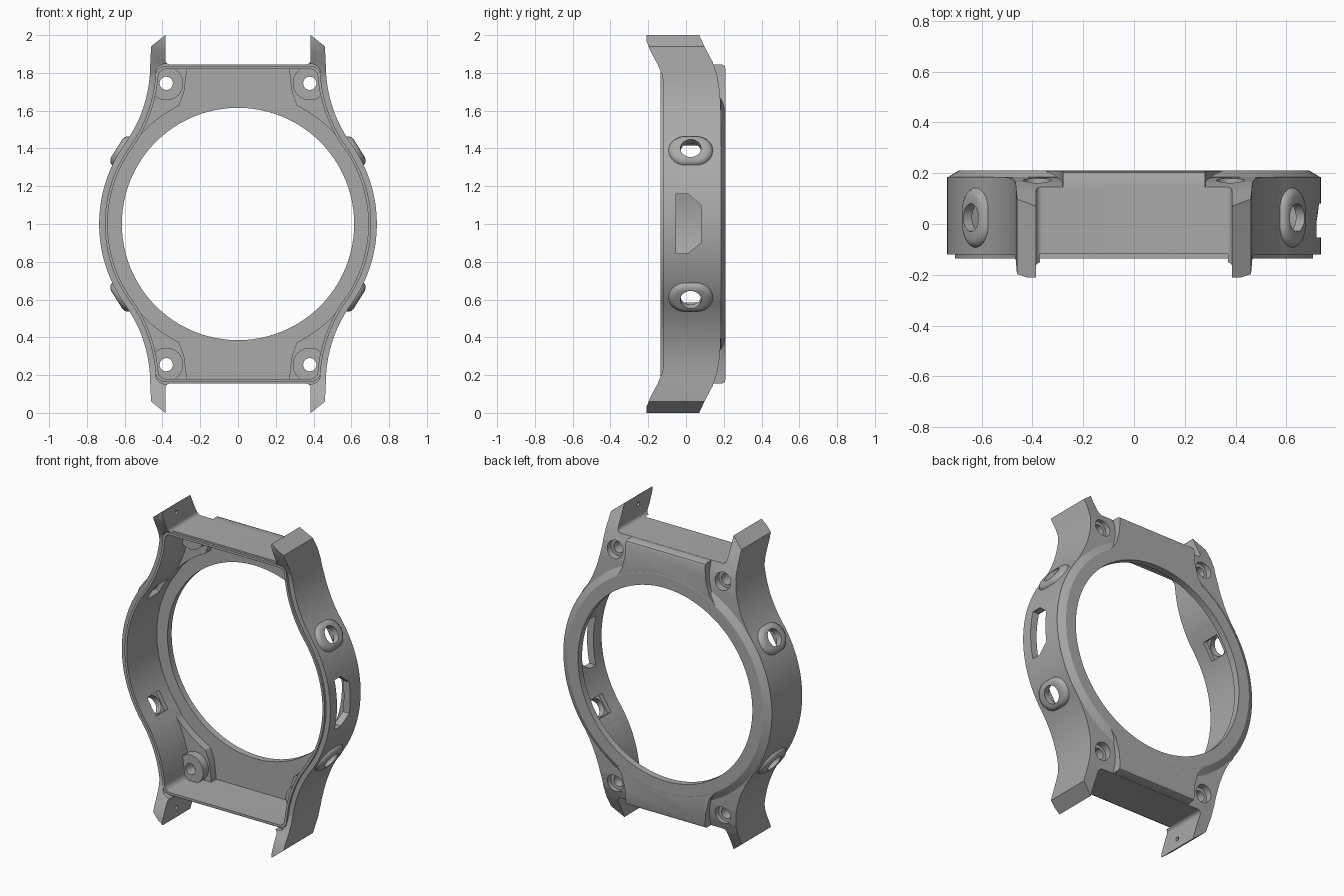
import bpy, bmesh
from math import sin, cos, pi, atan2, hypot, asin, radians
from mathutils import Matrix, Vector

if "Cube" in bpy.data.objects:
    bpy.data.objects.remove(bpy.data.objects["Cube"])

grey = bpy.data.materials.new("satin_grey")
grey.use_nodes = True
grey.diffuse_color = (0.4, 0.4, 0.4, 1)
grey.node_tree.nodes["Principled BSDF"].inputs["Base Color"].default_value = (0.4, 0.4, 0.4, 1)


def frame(x, y, z):
    """Matrix with the given axes, centred on the middle of the case."""
    m = Matrix((x, y, z)).transposed().to_4x4()
    m.translation = Vector((0, 0, 1))
    return m


DEPTH = frame((1, 0, 0), (0, 0, 1), (0, 1, 0))   # (x, z) drawn, pushed along y
ACROSS = frame((0, 1, 0), (0, 0, 1), (1, 0, 0))  # (y, z) drawn, pushed along x


def loft(name, rings, m):
    """Closed solid through rings of (points, depth)."""
    bm = bmesh.new()
    rows = [[bm.verts.new(m @ Vector((a, b, d))) for a, b in pts] for pts, d in rings]
    bm.faces.new(rows[0])
    bm.faces.new(rows[-1])
    n = len(rows[0])
    for lo, hi in zip(rows, rows[1:]):
        for i in range(n):
            j = (i + 1) % n
            bm.faces.new((lo[i], lo[j], hi[j], hi[i]))
    bmesh.ops.recalc_face_normals(bm, faces=bm.faces)
    me = bpy.data.meshes.new(name)
    bm.to_mesh(me)
    bm.free()
    me.materials.append(grey)
    ob = bpy.data.objects.new(name, me)
    bpy.context.collection.objects.link(ob)
    return ob


def prism(name, pts, d0, d1, m=DEPTH):
    return loft(name, [(pts, d0), (pts, d1)], m)


def combine(target, tool, op):
    mod = target.modifiers.new("cut", 'BOOLEAN')
    mod.operation, mod.object, mod.solver = op, tool, 'EXACT'
    tool.hide_render = True
    bpy.context.view_layer.objects.active = target
    bpy.ops.object.modifier_apply(modifier=mod.name)
    bpy.data.objects.remove(tool)


def arc(cx, cy, r, a0, a1, n):
    return [(cx + r * cos(a0 + (a1 - a0) * i / n), cy + r * sin(a0 + (a1 - a0) * i / n))
            for i in range(n + 1)]


def circle(r, cx=0, cy=0, n=48):
    return arc(cx, cy, r, 0, 2 * pi, n)[:-1]


def mirror4(q):
    """Full loop from the quarter that starts on the horizontal axis."""
    return (q + [(-x, z) for x, z in q[::-1]] + [(-x, -z) for x, z in q[1:]]
            + [(x, -z) for x, z in q[:0:-1]])


# Case outline: a round middle flowing into concave flanks
R, CX, CZ = 0.735, 1.172, 0.84
FLANK = hypot(CX, CZ) - R
TURN = atan2(CZ, CX)


def flank(t, z_end):
    r = FLANK + t
    end = pi - asin((z_end - CZ) / r)
    return arc(0, 0, R - t, 0, TURN, 20) + arc(CX, CZ, r, pi + TURN, end, 20)[1:]


def outline(t, top, corner):
    q = flank(t, top - corner)
    return mirror4(q + arc(q[-1][0] - corner, top - corner, corner, 0, pi / 2, 6)[1:])


def stadium(half, r):
    return arc(half, 0, r, -pi / 2, pi / 2, 14) + arc(-half, 0, r, pi / 2, 1.5 * pi, 14)


# Main body with lugs, trimmed to the side profile
lug = [(0.46, 0.94), (0.385, 1.0)] + arc(0.36, 0.87, 0.025, 0, -pi / 2, 6)
case = prism("watch_case", mirror4(flank(0, CZ) + lug), -0.3, 0.3)
back = [(0.185, 0.58), (0.18, 0.69), (0.165, 0.79), (0.14, 0.86), (0.1, 0.935), (0.07, 1.0)]
front = [(-0.21, 1.0), (-0.21, 0.97), (-0.185, 0.91), (-0.15, 0.845), (-0.127, 0.79), (-0.12, 0.75)]
half = back + front
side = half + [(y, -z) for y, z in half[::-1]]
combine(case, prism("side_profile", side, -1, 1, ACROSS), 'INTERSECT')
combine(case, prism("front_trim", outline(0.03, 0.847, 0.05), -0.4, -0.119), 'DIFFERENCE')

# Round back bezel and the raised band between the lugs
combine(case, loft("back_bezel", [(circle(0.7, n=96), 0.155), (circle(0.733, n=96), 0.184),
                                  (circle(0.69, n=96), 0.21)], DEPTH), 'UNION')
band = [(0.37, 0), (0.37, 0.57), (0.31, 0.65), (0.285, 0.74), (0.28, 0.844)]
soft = [(x, z - 0.006 if z > 0.8 else z) for x, z in band]
softer = [(x, z - 0.02 if z > 0.8 else z) for x, z in band]
combine(case, loft("back_band", [(mirror4(band), 0.1), (mirror4(band), 0.19),
                                 (mirror4(soft), 0.203), (mirror4(softer), 0.209)], DEPTH), 'UNION')

# Front lip
combine(case, prism("front_lip", outline(0.03, 0.835, 0.05), -0.135, 0.05), 'UNION')

# Button surrounds on both flanks
buttons = []
for sx in (1, -1):
    for sz in (1, -1):
        c, s = sx * cos(radians(32)), sz * sin(radians(32))
        buttons.append(frame((0, 1, 0), (-s, 0, c), (c, 0, s)))


def around(pts):
    return [(a + 0.025, b) for a, b in pts]


for m in buttons:
    rings = [(around(stadium(0.03, 0.09 - 0.035 * (1 - cos(k * pi / 8)))),
              0.722 + 0.035 * sin(k * pi / 8)) for k in range(5)]
    rings.insert(0, (around(stadium(0.03, 0.09)), 0.703))
    combine(case, loft("button_surround", rings, m), 'UNION')

# Inner cavity, leaving thicker pads in the corners
cavity = prism("cavity", outline(0.045, 0.82, 0.04), -0.5, 0.168)
pads = prism("corner_pads", outline(-0.05, 0.9, 0.04), 0.118, 0.3)
combine(pads, prism("pad_round", circle(0.7, n=96), 0, 0.5), 'DIFFERENCE')
inner = [(0.36, 0), (0.36, 0.55), (0.31, 0.63), (0.285, 0.70), (0.255, 0.95)]
combine(pads, prism("pad_band", mirror4(inner), 0, 0.5), 'DIFFERENCE')
combine(cavity, pads, 'DIFFERENCE')
combine(case, cavity, 'DIFFERENCE')
combine(case, prism("back_opening", circle(0.615, n=96), -0.5, 0.5), 'DIFFERENCE')

# Corner screw posts with through holes and counterbores; strap pin holes
for sx in (1, -1):
    for sz in (1, -1):
        x, z = 0.38 * sx, 0.745 * sz
        post = prism("screw_post", circle(0.09, x, z), 0.065, 0.135)
        combine(post, prism("post_trim", outline(0.03, 0.83, 0.04), 0, 0.3), 'INTERSECT')
        combine(case, post, 'UNION')
        combine(case, prism("screw_hole", circle(0.035, x, z, 32), -0.4, 0.4), 'DIFFERENCE')
        combine(case, prism("counterbore", circle(0.055, x, z, 32), 0.135, 0.4), 'DIFFERENCE')
        combine(case, prism("pin_hole", circle(0.013, -0.07, 0.94 * sz, 16),
                            0.36 * sx, 0.42 * sx, ACROSS), 'DIFFERENCE')

# Button holes with square pockets on the inside
square = [(-0.06, -0.06), (0.06, -0.06), (0.06, 0.06), (-0.06, 0.06)]
for m in buttons:
    combine(case, prism("button_hole", around(circle(0.055, n=32)), 0.6, 0.9, m), 'DIFFERENCE')
    combine(case, prism("button_pocket", around(square), 0.6, 0.717, m), 'DIFFERENCE')

# Port slot on the left flank
slot = [(-0.053, 0.16), (0.01, 0.16), (0.08, 0.1), (0.08, -0.1), (0.01, -0.155), (-0.053, -0.155)]
combine(case, prism("port_slot", slot, 0.62, 0.85, ACROSS), 'DIFFERENCE')

bpy.ops.object.select_all(action='DESELECT')
case.select_set(True)
bpy.context.view_layer.objects.active = case
bpy.ops.object.shade_smooth_by_angle(angle=radians(25))
